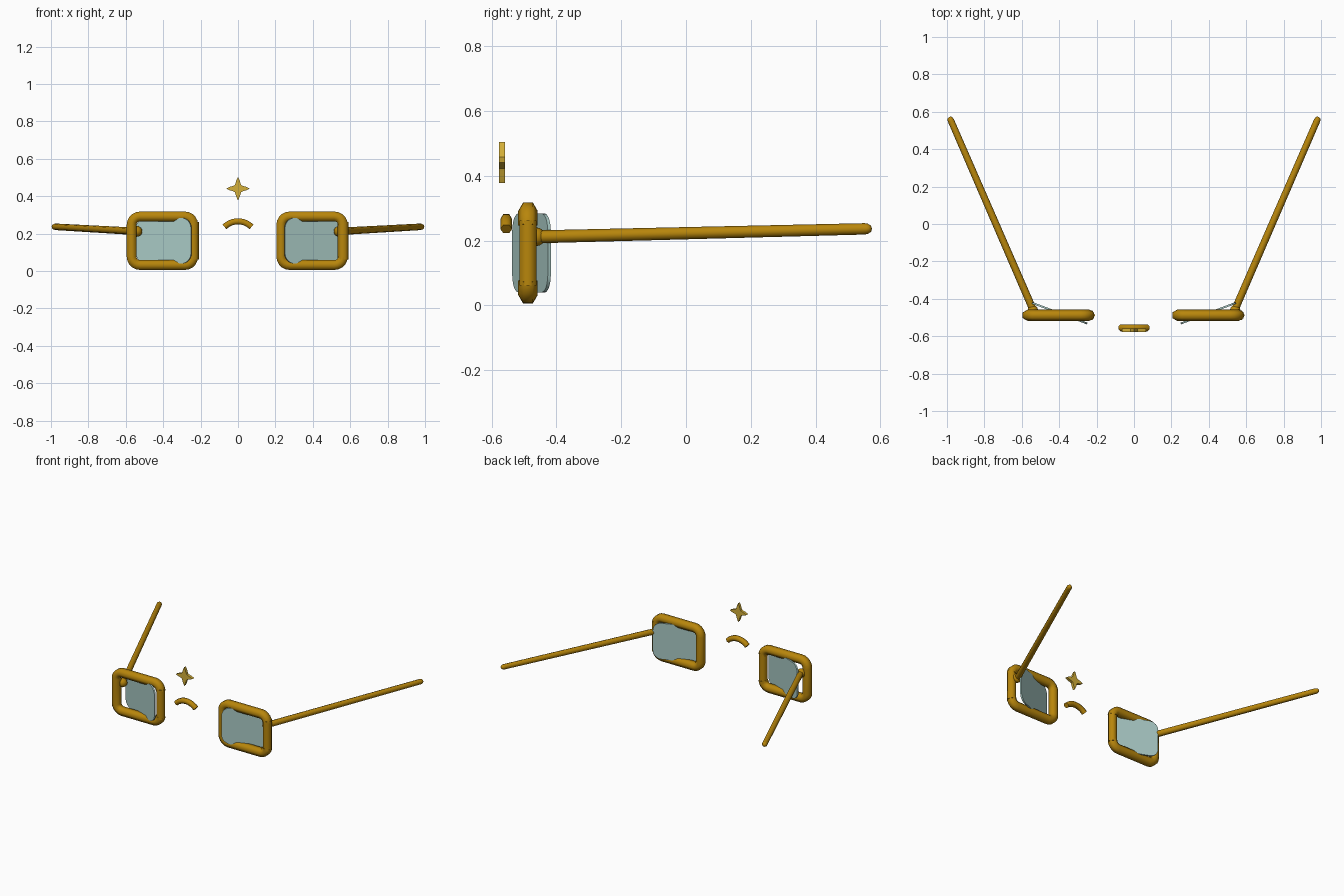
import bpy, bmesh
from math import sin, cos, pi, radians
from mathutils import Vector, Matrix

if "Cube" in bpy.data.objects:
    bpy.data.objects.remove(bpy.data.objects["Cube"])


def material(name, rgb):
    m = bpy.data.materials.new(name)
    m.diffuse_color = (*rgb, 1)
    m.use_nodes = True
    m.node_tree.nodes["Principled BSDF"].inputs["Base Color"].default_value = m.diffuse_color
    return m


GOLD = material("dark gold", (0.479, 0.238, 0.0035))
PALE_GOLD = material("pale gold", (0.658, 0.429, 0.04))
GLASS = material("pale teal glass", (0.39, 0.58, 0.55))


def finish(name, bm, mat, angle=None):
    bmesh.ops.recalc_face_normals(bm, faces=bm.faces[:])
    mesh = bpy.data.meshes.new(name)
    bm.to_mesh(mesh)
    bm.free()
    mesh.materials.append(mat)
    obj = bpy.data.objects.new(name, mesh)
    bpy.context.collection.objects.link(obj)
    if angle:
        bpy.ops.object.select_all(action='DESELECT')
        obj.select_set(True)
        bpy.context.view_layer.objects.active = obj
        bpy.ops.object.shade_smooth_by_angle(angle=radians(angle))
    return obj


def sweep(name, path, radii, sides, mat, side_axis=(0, 1, 0)):
    """Capped tube along a path; one profile corner points along side_axis."""
    bm = bmesh.new()
    path = [Vector(p) for p in path]
    rings = []
    for i, p in enumerate(path):
        t = (path[min(i + 1, len(path) - 1)] - path[max(i - 1, 0)]).normalized()
        u = Vector(side_axis)
        u = (u - t * u.dot(t)).normalized()
        v = t.cross(u)
        rings.append([bm.verts.new(p + radii[i] * (u * cos(2 * pi * k / sides) + v * sin(2 * pi * k / sides)))
                      for k in range(sides)])
    for a, b in zip(rings, rings[1:]):
        for k in range(sides):
            j = (k + 1) % sides
            bm.faces.new((a[k], a[j], b[j], b[k]))
    bm.faces.new(rings[0])
    bm.faces.new(rings[-1])
    return finish(name, bm, mat, 65)


def rounded_rect(hw, hh, r, steps):
    """Outline from the right side's upper end, counter-clockwise."""
    pts = []
    for q, (sx, sy) in enumerate(((1, 1), (-1, 1), (-1, -1), (1, -1))):
        for s in range(steps + 1):
            a = pi / 2 * (q + s / steps)
            pts.append((sx * (hw - r) + r * cos(a), sy * (hh - r) + r * sin(a)))
    return pts


def plate(name, outline, thick, mat, matrix):
    """Flat outline in x/z extruded along y."""
    bm = bmesh.new()
    face = bm.faces.new([bm.verts.new((x, -thick / 2, z)) for x, z in outline])
    out = bmesh.ops.extrude_face_region(bm, geom=[face])
    verts = [g for g in out["geom"] if isinstance(g, bmesh.types.BMVert)]
    bmesh.ops.translate(bm, vec=(0, thick, 0), verts=verts)
    bmesh.ops.transform(bm, matrix=matrix, verts=bm.verts[:])
    return finish(name, bm, mat, 40)


FRAME_Y, FRAME_Z = -0.488, 0.162
for side, label in ((-1, "left"), (1, "right")):
    # rim: open hexagonal tube, closed by a bar turned half a facet
    cx = side * 0.4 - 0.004
    rim = [(cx + x, FRAME_Y, FRAME_Z + z) for x, z in rounded_rect(0.165, 0.13, 0.045, 5)]
    sweep(label + "_rim", rim, [0.03] * len(rim), 6, GOLD)
    sweep(label + "_rim_bar", [(cx + 0.166, FRAME_Y, 0.062), (cx + 0.166, FRAME_Y, 0.262)],
          [0.03, 0.03], 6, GOLD, (1, 0, 0))

    # lens, tilted against the rim
    place = Matrix.Translation((side * 0.397, -0.477, FRAME_Z)) @ Matrix.Rotation(side * radians(20.5), 4, 'Z')
    plate(label + "_lens", rounded_rect(0.157, 0.122, 0.055, 6), 0.01, GLASS, place)

    # hinge knob
    bm = bmesh.new()
    bmesh.ops.create_uvsphere(bm, u_segments=12, v_segments=8, radius=0.029,
                              matrix=Matrix.Translation((side * 0.541, -0.463, 0.212)))
    finish(label + "_hinge", bm, GOLD, 65)

    # temple arm: slight taper and rounded tip
    start, end = Vector((side * 0.541, -0.455, 0.212)), Vector((side * 0.987, 0.572, 0.237))
    steps = ((0, 0.02), (0.98, 0.0175), (0.99, 0.0155), (0.997, 0.011), (1.0, 0.005))
    sweep(label + "_temple", [start.lerp(end, t) for t, r in steps], [r for t, r in steps],
          8, GOLD, (0, 0, 1))

# nose bridge: short hexagonal arc
arc = [radians(135.5 - 91 * i / 10) for i in range(11)]
sweep("bridge", [(0.101 * cos(a), -0.555, 0.165 + 0.101 * sin(a)) for a in arc],
      [0.0185] * 11, 6, GOLD)

# four-pointed star with concave sides
star = []
for k in range(4):
    for f, r in ((0, 0.063), (0.13, 0.045), (0.3, 0.0305), (0.5, 0.0255), (0.7, 0.0305), (0.87, 0.045)):
        a = pi / 2 * (k + f)
        star.append((r * cos(a), r * sin(a)))
plate("star", star, 0.018, PALE_GOLD, Matrix.Translation((0, -0.568, 0.441)))
